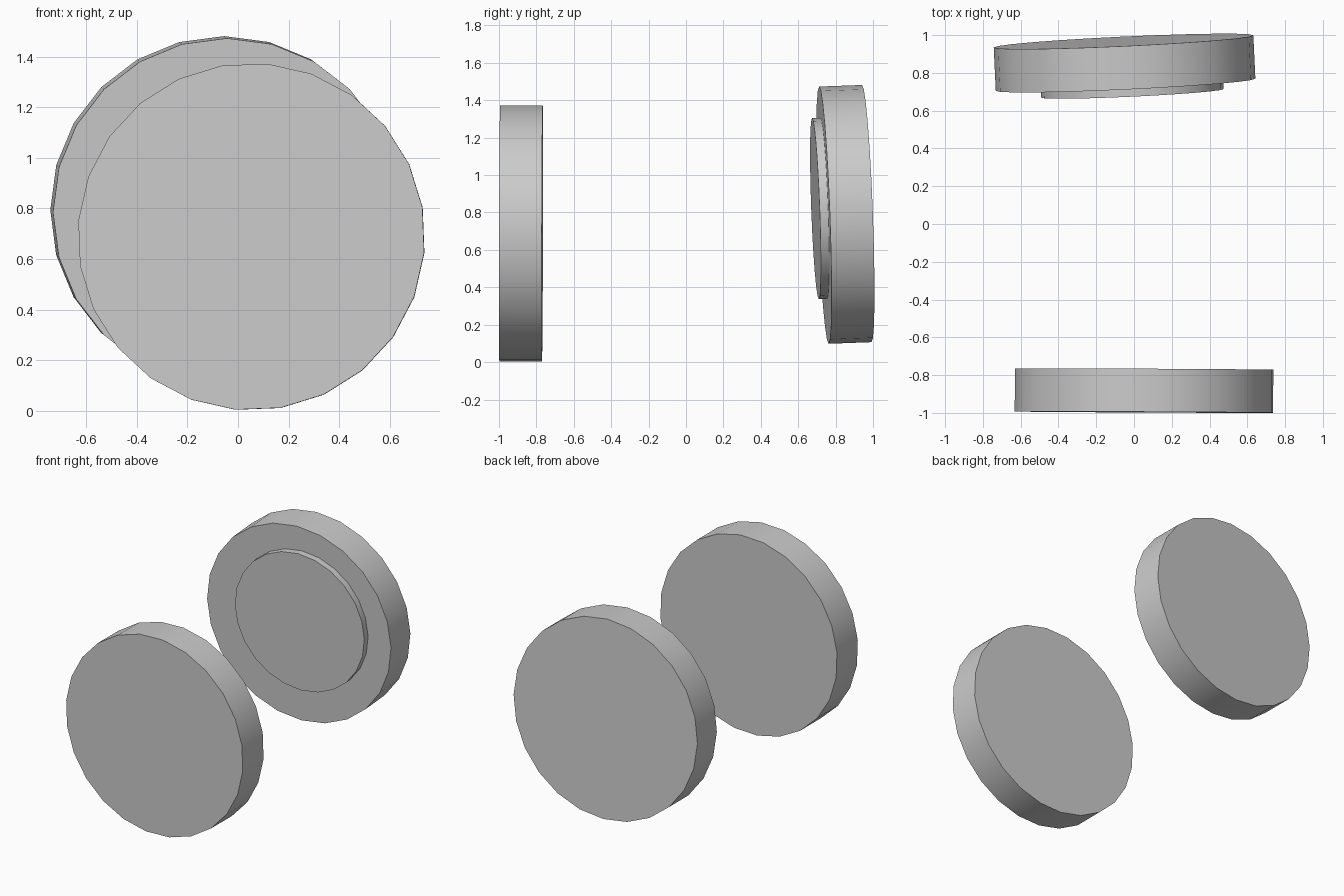
import bpy
import bmesh
from math import radians
from mathutils import Matrix, Vector

if "Cube" in bpy.data.objects:
    bpy.data.objects.remove(bpy.data.objects["Cube"])


def disc(name, centre, radius, depth, normal, turn=0.0, sides=24):
    """Flat 24-sided drum whose front face points along normal."""
    bm = bmesh.new()
    bmesh.ops.create_cone(bm, cap_ends=True, segments=sides,
                          radius1=radius, radius2=radius, depth=depth)
    tilt = Vector((0, -1, 0)).rotation_difference(Vector(normal).normalized())
    bm.transform(tilt.to_matrix().to_4x4()
                 @ Matrix.Rotation(radians(90), 4, 'X')
                 @ Matrix.Rotation(radians(turn), 4, 'Z'))
    mesh = bpy.data.meshes.new(name)
    bm.to_mesh(mesh)
    bm.free()
    obj = bpy.data.objects.new(name, mesh)
    obj.location = centre
    bpy.context.collection.objects.link(obj)
    bpy.ops.object.select_all(action='DESELECT')
    obj.select_set(True)
    bpy.context.view_layer.objects.active = obj
    bpy.ops.object.shade_smooth_by_angle(angle=radians(30))
    return obj


# Front disc, almost square to the y axis
disc("front_disc", (0.053, -0.882, 0.688), 0.687, 0.228,
     (-0.005, -1, 0.003), turn=9.7)

# Rear disc, slightly tilted
rear_normal = Vector((0.047, -1, -0.037)).normalized()
rear_centre = Vector((-0.05, 0.852, 0.79))
disc("rear_disc", rear_centre, 0.688, 0.23, rear_normal)

# Raised hub on the inner face of the rear disc, partly sunk into it
hub_centre = Vector((-0.01, 0.717, 0.822))
disc("rear_hub", hub_centre, 0.484, 0.05, rear_normal)
